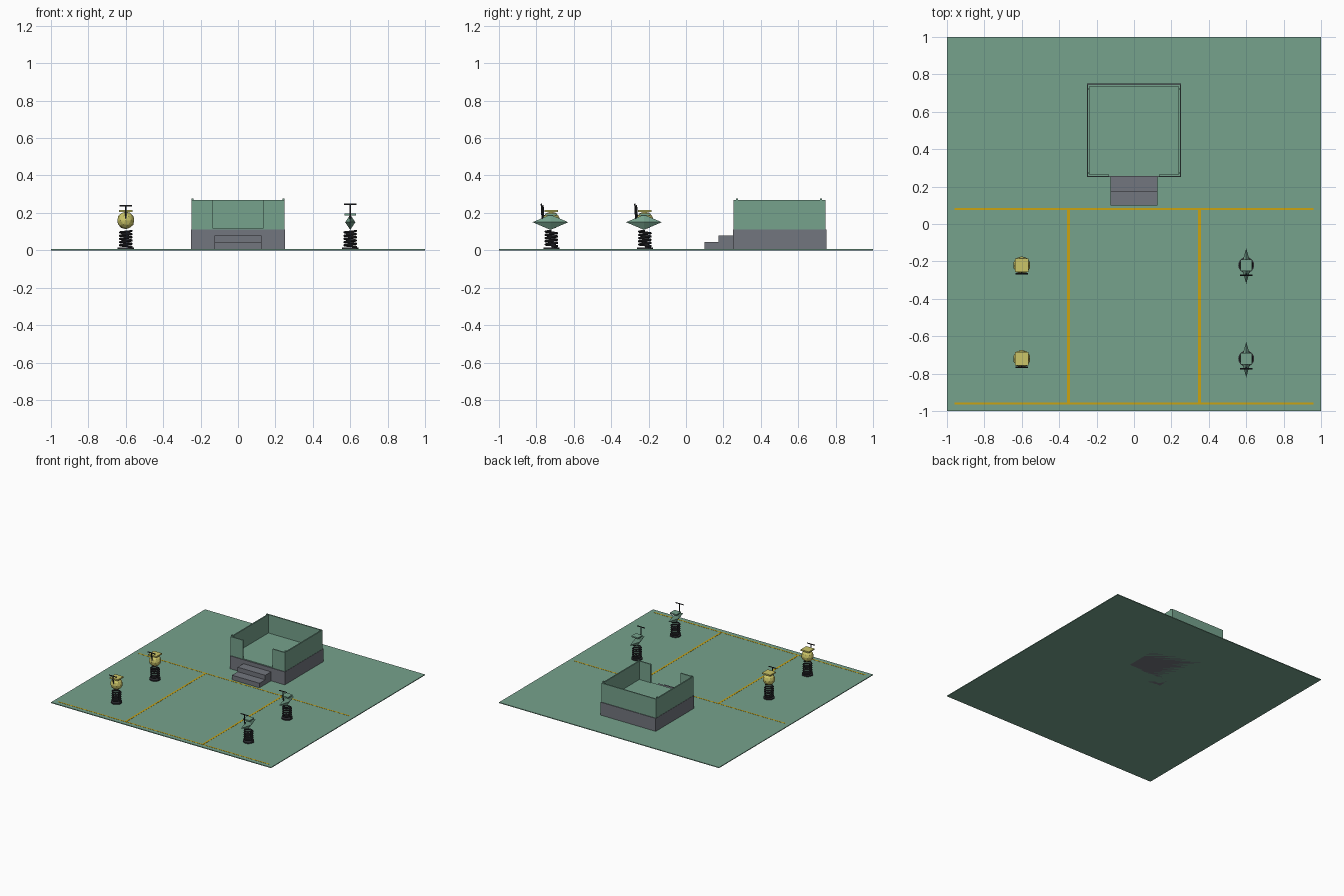
import bpy, bmesh, math
from mathutils import Matrix, Vector

if "Cube" in bpy.data.objects:
    bpy.data.objects.remove(bpy.data.objects["Cube"])


def material(name, rgb):
    m = bpy.data.materials.new(name)
    m.diffuse_color = (*rgb, 1)
    m.use_nodes = True
    m.node_tree.nodes["Principled BSDF"].inputs["Base Color"].default_value = m.diffuse_color
    return m


GREEN = material("sage green", (0.18, 0.36, 0.265))
GREY = material("slate grey", (0.17, 0.18, 0.21))
YELLOW = material("pale yellow", (0.60, 0.56, 0.14))
LINE = material("marking yellow", (0.60, 0.37, 0.005))
DARK = material("charcoal", (0.025, 0.025, 0.03))


def finish(name, bm, mat):
    bmesh.ops.recalc_face_normals(bm, faces=bm.faces)
    me = bpy.data.meshes.new(name)
    bm.to_mesh(me)
    bm.free()
    me.materials.append(mat)
    ob = bpy.data.objects.new(name, me)
    bpy.context.collection.objects.link(ob)
    return ob


def box(name, x0, x1, y0, y1, z0, z1, mat):
    bm = bmesh.new()
    bmesh.ops.create_cube(bm, size=1, matrix=Matrix.LocRotScale(
        ((x0 + x1) / 2, (y0 + y1) / 2, (z0 + z1) / 2), None,
        (x1 - x0, y1 - y0, z1 - z0)))
    return finish(name, bm, mat)


def rod(name, a, b, r, mat, sides=8):
    a, b = Vector(a), Vector(b)
    d = b - a
    bm = bmesh.new()
    bmesh.ops.create_cone(bm, cap_ends=True, segments=sides, radius1=r, radius2=r,
                          depth=d.length,
                          matrix=Matrix.Translation((a + b) / 2)
                          @ d.to_track_quat('Z', 'Y').to_matrix().to_4x4())
    return finish(name, bm, mat)


def spring(name, x, y, z0, z1, radius, wire, turns, mat):
    # helix swept with a small round section
    per, sec = 16, 6
    n = per * turns
    bm = bmesh.new()
    rings = []
    for i in range(n + 1):
        a = 2 * math.pi * i / per
        z = z0 + (z1 - z0) * i / n
        ring = []
        for j in range(sec):
            b = 2 * math.pi * j / sec
            r = radius + wire * math.cos(b)
            ring.append(bm.verts.new((x + r * math.cos(a), y + r * math.sin(a),
                                      z + wire * math.sin(b))))
        rings.append(ring)
    for p, q in zip(rings, rings[1:]):
        for j in range(sec):
            k = (j + 1) % sec
            bm.faces.new((p[j], p[k], q[k], q[j]))
    bm.faces.new(rings[0])
    bm.faces.new(rings[-1])
    return finish(name, bm, mat)


# ground slab and painted court lines
G = 0.006
box("ground", -1, 1, -1, 1, 0, G, GREEN)
for y in (-0.96, 0.08):
    box("cross_line", -0.96, 0.96, y - 0.005, y + 0.005, G - 0.002, G + 0.001, LINE)
for x in (-0.35, 0.35):
    box("long_line", x - 0.007, x + 0.007, -0.96, 0.08, G - 0.002, G + 0.001, LINE)

# platform with floor and two steps
box("platform", -0.25, 0.25, 0.25, 0.75, 0, 0.112, GREY)
box("platform_floor", -0.245, 0.245, 0.256, 0.744, 0.11, 0.117, GREEN)
box("upper_step", -0.125, 0.125, 0.175, 0.252, 0, 0.08, GREY)
box("lower_step", -0.125, 0.125, 0.10, 0.177, 0, 0.043, GREY)

# parapet walls, open at the front centre
W0, W1 = 0.112, 0.268
box("back_wall", -0.248, 0.248, 0.735, 0.745, W0, W1, GREEN)
for s in (-1, 1):
    xs = sorted((s * 0.238, s * 0.248))
    box("side_wall", *xs, 0.255, 0.745, W0, W1, GREEN)
    xs = sorted((s * 0.135, s * 0.248))
    box("front_wall", *xs, 0.255, 0.265, W0, W1, GREEN)
    for y in (0.272, 0.722):
        box("wall_stud", s * 0.243 - 0.005, s * 0.243 + 0.005, y - 0.006, y + 0.006,
            W1 - 0.002, W1 + 0.009, GREEN)


def base(x, y):
    rod("spring_foot", (x, y, 0.004), (x, y, 0.014), 0.043, DARK, 16)
    spring("spring", x, y, 0.018, 0.104, 0.031, 0.006, 5, DARK)


def handle(x, y, z0, z1):
    rod("handle_post", (x, y, z0), (x, y - 0.005, z1), 0.004, DARK)
    rod("handle_bar", (x - 0.034, y - 0.005, z1), (x + 0.034, y - 0.005, z1), 0.004, DARK)


for y in (-0.22, -0.72):
    # ball rider
    base(-0.6, y)
    bm = bmesh.new()
    bmesh.ops.create_icosphere(bm, subdivisions=2, radius=0.047,
                               matrix=Matrix.Translation((-0.6, y, 0.16)))
    finish("ball_body", bm, YELLOW)
    box("ball_seat", -0.637, -0.563, y - 0.036, y + 0.036, 0.204, 0.215, YELLOW)
    handle(-0.6, y - 0.04, 0.16, 0.238)

    # spindle rider: a stretched eight-sided diamond
    base(0.6, y)
    bm = bmesh.new()
    for end in (-1, 1):
        bmesh.ops.create_cone(bm, cap_ends=False, segments=4, radius1=1, radius2=0, depth=1,
                              matrix=Matrix.Diagonal((1, 1, end, 1))
                              @ Matrix.Translation((0, 0, 0.5)))
    bmesh.ops.remove_doubles(bm, verts=bm.verts, dist=0.001)
    bmesh.ops.transform(bm, verts=bm.verts, matrix=Matrix.LocRotScale(
        (0.6, y - 0.005, 0.15), None, (0.027, 0.095, 0.041)))
    finish("spindle_body", bm, GREEN)
    box("spindle_seat", 0.57, 0.63, y - 0.03, y + 0.03, 0.186, 0.196, GREEN)
    handle(0.6, y - 0.048, 0.155, 0.246)
